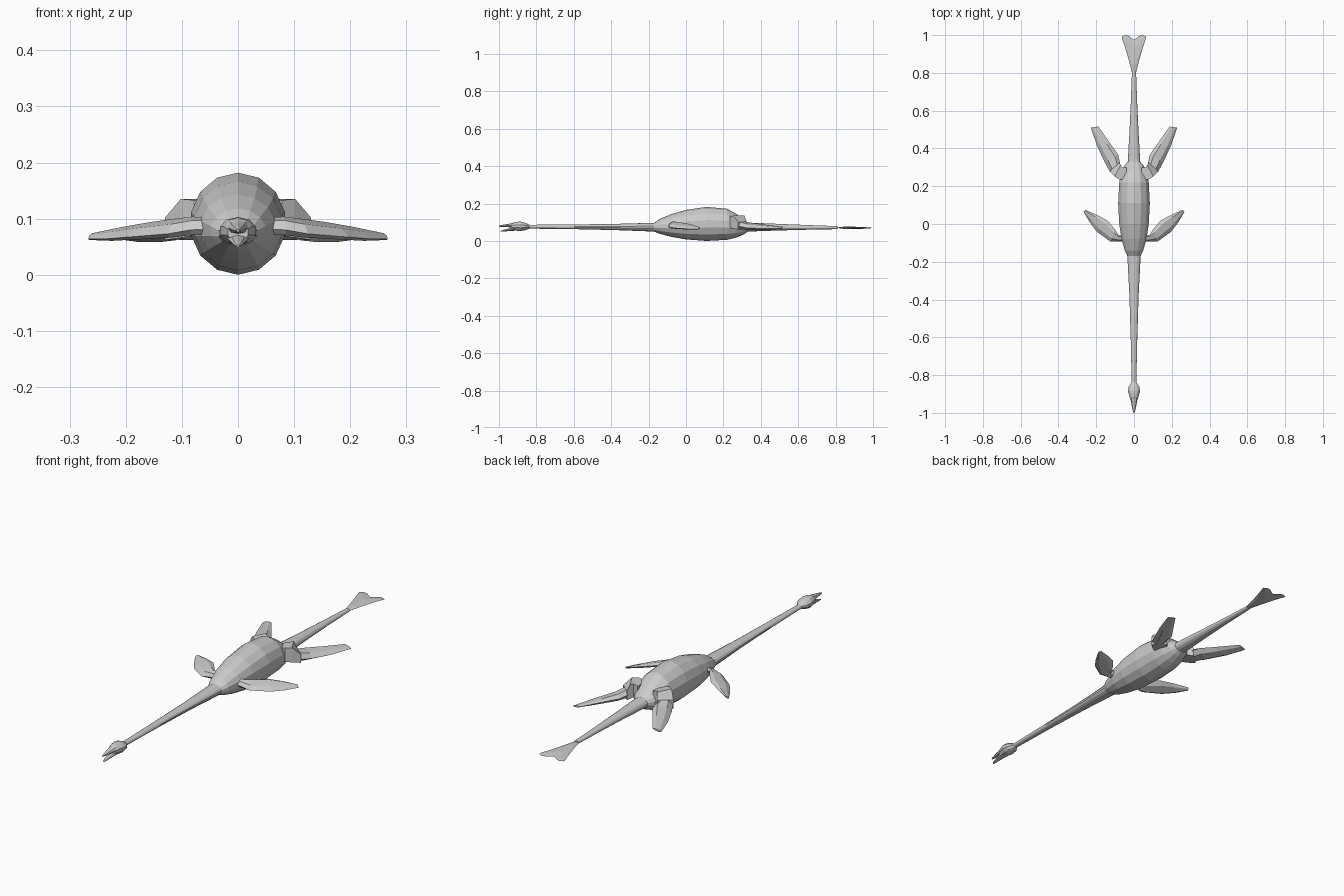
import bpy, bmesh, math
from mathutils import Vector

cube = bpy.data.objects.get("Cube")
if cube:
    bpy.data.objects.remove(cube, do_unlink=True)

grey = bpy.data.materials.new("plain grey")
grey.use_nodes = True
grey.diffuse_color = (0.6, 0.6, 0.6, 1)
grey.node_tree.nodes["Principled BSDF"].inputs["Base Color"].default_value = (0.6, 0.6, 0.6, 1)


def loft(name, rings, mirror=False):
    """Skin a list of equal-length point rings, cap both ends, flat shaded."""
    bm = bmesh.new()
    loops = [[bm.verts.new(p) for p in ring] for ring in rings]
    n = len(loops[0])
    for a, b in zip(loops, loops[1:]):
        for i in range(n):
            j = (i + 1) % n
            bm.faces.new((a[i], a[j], b[j], b[i]))
    bm.faces.new(loops[0])
    bm.faces.new(loops[-1])
    bmesh.ops.recalc_face_normals(bm, faces=bm.faces)
    mesh = bpy.data.meshes.new(name)
    bm.to_mesh(mesh)
    bm.free()
    mesh.materials.append(grey)
    obj = bpy.data.objects.new(name, mesh)
    bpy.context.collection.objects.link(obj)
    if mirror:
        mod = obj.modifiers.new("mirror", "MIRROR")
        mod.use_mirror_merge = False
    return obj


def oval(y, half_width, bottom, top, sides=14):
    """Upright oval ring across the body at y."""
    mid, h = (top + bottom) / 2, (top - bottom) / 2
    return [(half_width * math.sin(math.tau * i / sides), y,
             mid + h * math.cos(math.tau * i / sides)) for i in range(sides)]


def blade(lead, trail, thick):
    """Six-sided flat section between a leading and a trailing point."""
    a, b = Vector(lead), Vector(trail)
    up = Vector((0, 0, thick / 2))
    p, q = a.lerp(b, 0.25), a.lerp(b, 0.75)
    return [a, p + up, q + up, b, q - up, p - up]


# Body with neck and tail: y, half width, bottom, top
loft("body", [oval(*s) for s in (
    (-0.86, 0.012, 0.066, 0.086), (-0.60, 0.018, 0.063, 0.088),
    (-0.38, 0.025, 0.058, 0.091), (-0.17, 0.036, 0.050, 0.097),
    (-0.14, 0.050, 0.038, 0.118), (-0.08, 0.068, 0.022, 0.143),
    (0.00, 0.080, 0.008, 0.166), (0.11, 0.086, 0.000, 0.182),
    (0.22, 0.080, 0.006, 0.172), (0.27, 0.070, 0.018, 0.144),
    (0.31, 0.052, 0.035, 0.112), (0.33, 0.034, 0.050, 0.098),
    (0.50, 0.024, 0.056, 0.091), (0.65, 0.017, 0.060, 0.085),
    (0.81, 0.011, 0.063, 0.079))])

# Head
loft("head", [oval(*s, sides=10) for s in (
    (-0.835, 0.011, 0.066, 0.086), (-0.862, 0.030, 0.057, 0.098),
    (-0.885, 0.034, 0.053, 0.103), (-0.912, 0.026, 0.055, 0.102),
    (-0.932, 0.019, 0.058, 0.094))])

# Open jaws
loft("upper_jaw", [oval(*s, sides=8) for s in (
    (-0.91, 0.022, 0.072, 0.100), (-0.945, 0.015, 0.073, 0.092),
    (-0.975, 0.010, 0.074, 0.087), (-1.0, 0.003, 0.076, 0.081))])
loft("lower_jaw", [oval(*s, sides=8) for s in (
    (-0.91, 0.021, 0.055, 0.076), (-0.945, 0.014, 0.053, 0.067),
    (-0.975, 0.009, 0.050, 0.060), (-0.992, 0.003, 0.049, 0.053))])

# Forked tail fin, swept from its midline to its outer edge
fin = ((0.0, 0.80, 0.975, 0.012), (0.012, 0.805, 0.983, 0.010),
       (0.028, 0.87, 0.996, 0.007), (0.046, 0.93, 1.0, 0.005),
       (0.063, 0.982, 0.992, 0.002))
loft("tail_fin", [blade((x, y0, 0.071), (x, y1, 0.069), t)
                  for x, y0, y1, t in fin], mirror=True)

# Front flippers
loft("front_flipper", [blade(*s) for s in (
    ((0.040, -0.095, 0.082), (0.040, -0.050, 0.092), 0.026),
    ((0.085, -0.092, 0.080), (0.080, -0.060, 0.094), 0.026),
    ((0.125, -0.093, 0.073), (0.100, -0.030, 0.094), 0.024),
    ((0.198, -0.040, 0.067), (0.140, 0.018, 0.090), 0.020),
    ((0.235, 0.010, 0.064), (0.195, 0.048, 0.082), 0.016),
    ((0.267, 0.064, 0.064), (0.258, 0.075, 0.072), 0.008))], mirror=True)


# Rear thighs: boxy sections, front and back edge with bottom and top
def box(front, back, bottom, top):
    return [(*front, bottom), (*front, top), (*back, top), (*back, bottom)]


loft("rear_thigh", [box(*s) for s in (
    ((0.040, 0.235), (0.040, 0.300), 0.072, 0.128),
    ((0.078, 0.235), (0.062, 0.300), 0.070, 0.133),
    ((0.102, 0.252), (0.070, 0.312), 0.066, 0.135),
    ((0.130, 0.278), (0.078, 0.325), 0.062, 0.102))], mirror=True)

# Rear flippers
loft("rear_flipper", [blade(*s) for s in (
    ((0.126, 0.274, 0.080), (0.074, 0.322, 0.086), 0.040),
    ((0.154, 0.325, 0.070), (0.084, 0.368, 0.084), 0.030),
    ((0.196, 0.415, 0.066), (0.125, 0.425, 0.080), 0.022),
    ((0.229, 0.510, 0.066), (0.188, 0.516, 0.074), 0.008))], mirror=True)
